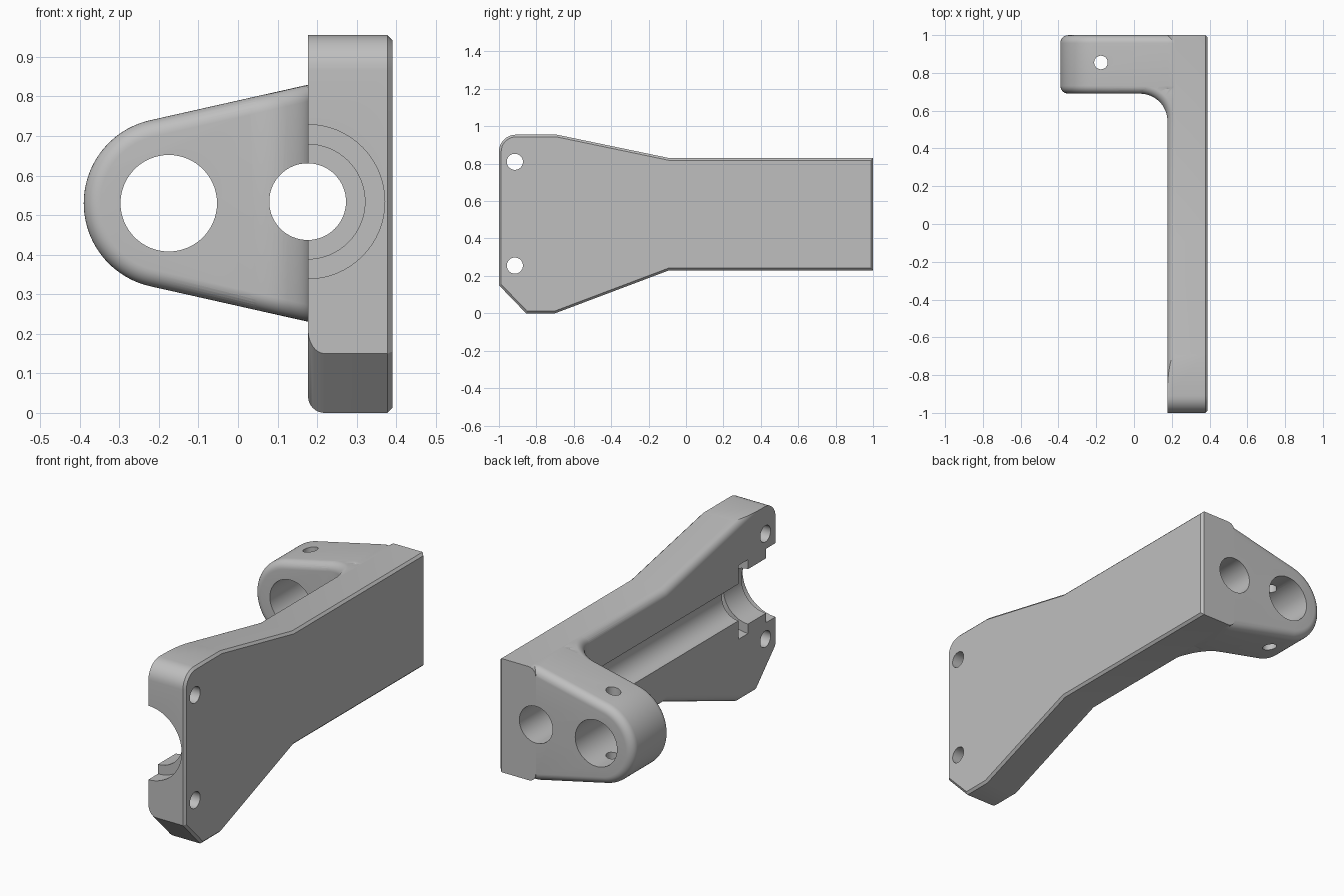
import bpy, bmesh, math
from mathutils import Vector, Matrix

if "Cube" in bpy.data.objects:
    bpy.data.objects.remove(bpy.data.objects["Cube"])

MID = 0.53          # height of the bore axis
R = 0.042           # edge rounding
SLOPE = 0.228       # taper of the lug
TOP = 0.83

grey = bpy.data.materials.new("plain grey")
grey.diffuse_color = (0.52, 0.52, 0.52, 1)
grey.use_nodes = True
grey.node_tree.nodes["Principled BSDF"].inputs["Base Color"].default_value = grey.diffuse_color


def finish(bm, name):
    bmesh.ops.recalc_face_normals(bm, faces=bm.faces)
    me = bpy.data.meshes.new(name)
    bm.to_mesh(me)
    bm.free()
    me.materials.append(grey)
    ob = bpy.data.objects.new(name, me)
    bpy.context.collection.objects.link(ob)
    return ob


def prism(points, offset):
    """Extrude a closed outline of 3D points by an offset vector."""
    bm = bmesh.new()
    face = bm.faces.new([bm.verts.new(p) for p in points])
    out = bmesh.ops.extrude_face_region(bm, geom=[face])
    verts = [v for v in out["geom"] if isinstance(v, bmesh.types.BMVert)]
    bmesh.ops.translate(bm, verts=verts, vec=offset)
    bmesh.ops.recalc_face_normals(bm, faces=bm.faces)
    return bm


def bevel(bm, test, size, segments):
    edges = [e for e in bm.edges if test(*[v.co for v in e.verts])]
    bmesh.ops.bevel(bm, geom=edges, offset=size, segments=segments, profile=0.5,
                    affect='EDGES', clamp_overlap=False)


def loft(rings, name):
    """Skin a list of equal closed rings and cap the ends."""
    bm = bmesh.new()
    vs = [[bm.verts.new(p) for p in ring] for ring in rings]
    n = len(vs[0])
    for a, b in zip(vs, vs[1:]):
        for i in range(n):
            bm.faces.new((a[i], a[(i + 1) % n], b[(i + 1) % n], b[i]))
    bm.faces.new(vs[0])
    bm.faces.new(vs[-1])
    return finish(bm, name)


def boolean(target, other, op):
    mod = target.modifiers.new(op.lower(), 'BOOLEAN')
    mod.operation, mod.object, mod.solver = op, other, 'EXACT'
    bpy.context.view_layer.objects.active = target
    bpy.ops.object.modifier_apply(modifier=mod.name)
    bpy.data.objects.remove(other)


def turned(steps, centre, axis, name):
    """Round solid from (position, radius) steps along an axis."""
    rot = Vector((0, 0, 1)).rotation_difference(Vector(axis)).to_matrix()
    rings = []
    for pos, rad in steps:
        rings.append([Vector(centre) + rot @ Vector((rad * math.cos(t), rad * math.sin(t), pos))
                      for t in (2 * math.pi * i / 64 for i in range(64))])
    return loft(rings, name)


# Side plate: outline with one rounded and one cut corner
X0, X1 = 0.177, 0.39
outline = [(-1, 0.15), (-0.855, 0), (-0.70, 0), (-0.09, 0.23), (1, 0.23), (1, TOP),
           (-0.09, TOP), (-0.69, 0.955)]
for i in range(9):
    a = math.pi / 2 * (1 + i / 8)
    outline.append((-0.91 + 0.09 * math.cos(a), 0.865 + 0.09 * math.sin(a)))
bm = prism([(X0, y, z) for y, z in outline], (X1 - X0, 0, 0))


def inner_rim(a, b):
    if max(a.x, b.x) > X0 + 1e-4 or min(a.y, b.y) > 0.99:
        return False
    flat_top = max(a.y, b.y) < -0.6 and max(a.z, b.z) > 0.5
    front = max(a.y, b.y) < -0.99
    return not (flat_top or front)


bevel(bm, inner_rim, R, 8)
bevel(bm, lambda a, b: min(a.x, b.x) > X1 - 1e-4, 0.012, 1)
bracket = finish(bm, "bracket")

# Lug: tapered plate with a round nose
CX, NOSE = -0.175, 0.215
tilt = math.atan(SLOPE)
pts = [(0.36, TOP - 0.0005), (X0, TOP - 0.0005)]
for i in range(49):
    a = math.pi / 2 + tilt + (math.pi - 2 * tilt) * i / 48
    pts.append((CX + NOSE * math.cos(a), MID + NOSE * math.sin(a)))
pts += [(X0, 2 * MID - TOP + 0.0005), (0.36, 2 * MID - TOP + 0.0005)]
Y0, Y1 = 0.69, 0.9995
bm = prism([(x, Y0, z) for x, z in pts], (0, Y1 - Y0, 0))
bevel(bm, lambda a, b: abs(a.y - b.y) < 1e-5 and max(a.x, b.x) < 0.3599
      or abs(a.y - b.y) < 1e-5 and abs(a.z - b.z) < 1e-5, R, 8)
lug = finish(bm, "lug")

# Corner web: concave quarter curve between lug and plate, rounded top and bottom
RF = 0.145
rings = []
for i in range(17):
    a = math.pi / 2 * i / 16
    out = Vector((math.sin(a), math.cos(a), 0))
    base = Vector((X0 - RF, Y0 - RF, 0)) + out * RF
    prof = [(R * (1 - math.cos(p)), R * (1 - math.sin(p)))
            for p in (math.pi / 2 * k / 8 for k in range(9))] + [(0.16, 0)]
    upper = []
    for s, drop in prof:
        p = base + out * s
        p.z = TOP - 0.0008 - SLOPE * max(0, X0 - p.x) - drop
        upper.append(p)
    lower = [Vector((p.x, p.y, 2 * MID - p.z)) for p in reversed(upper)]
    rings.append(upper + lower)
web = loft(rings, "corner_web")

boolean(lug, web, 'UNION')
boolean(bracket, lug, 'UNION')

# Stepped bore along the plate, with a wide collar groove at the front
bore = turned([(-1.1, 0.195), (-0.92, 0.195), (-0.92, 0.145), (-0.77, 0.145), (-0.77, 0.195),
               (-0.69, 0.195), (-0.69, 0.097), (1.1, 0.097)],
              (0.176, 0, MID + 0.004), (0, 1, 0), "bore_cutter")
boolean(bracket, bore, 'DIFFERENCE')

# Large lug hole, vertical set-screw hole and two plate screw holes
boolean(bracket, turned([(0.5, 0.122), (1.1, 0.122)], (CX, 0, MID), (0, 1, 0), "lug_cutter"),
        'DIFFERENCE')
boolean(bracket, turned([(-0.1, 0.036), (1.1, 0.036)], (CX, 0.855, 0), (0, 0, 1), "pin_cutter"),
        'DIFFERENCE')
for z in (0.81, 0.255):
    boolean(bracket, turned([(0, 0.043), (0.5, 0.043)], (0, -0.915, z), (1, 0, 0), "screw_cutter"),
            'DIFFERENCE')

bpy.ops.object.select_all(action='DESELECT')
bracket.select_set(True)
bpy.context.view_layer.objects.active = bracket
bpy.ops.object.shade_smooth_by_angle(angle=math.radians(25))
